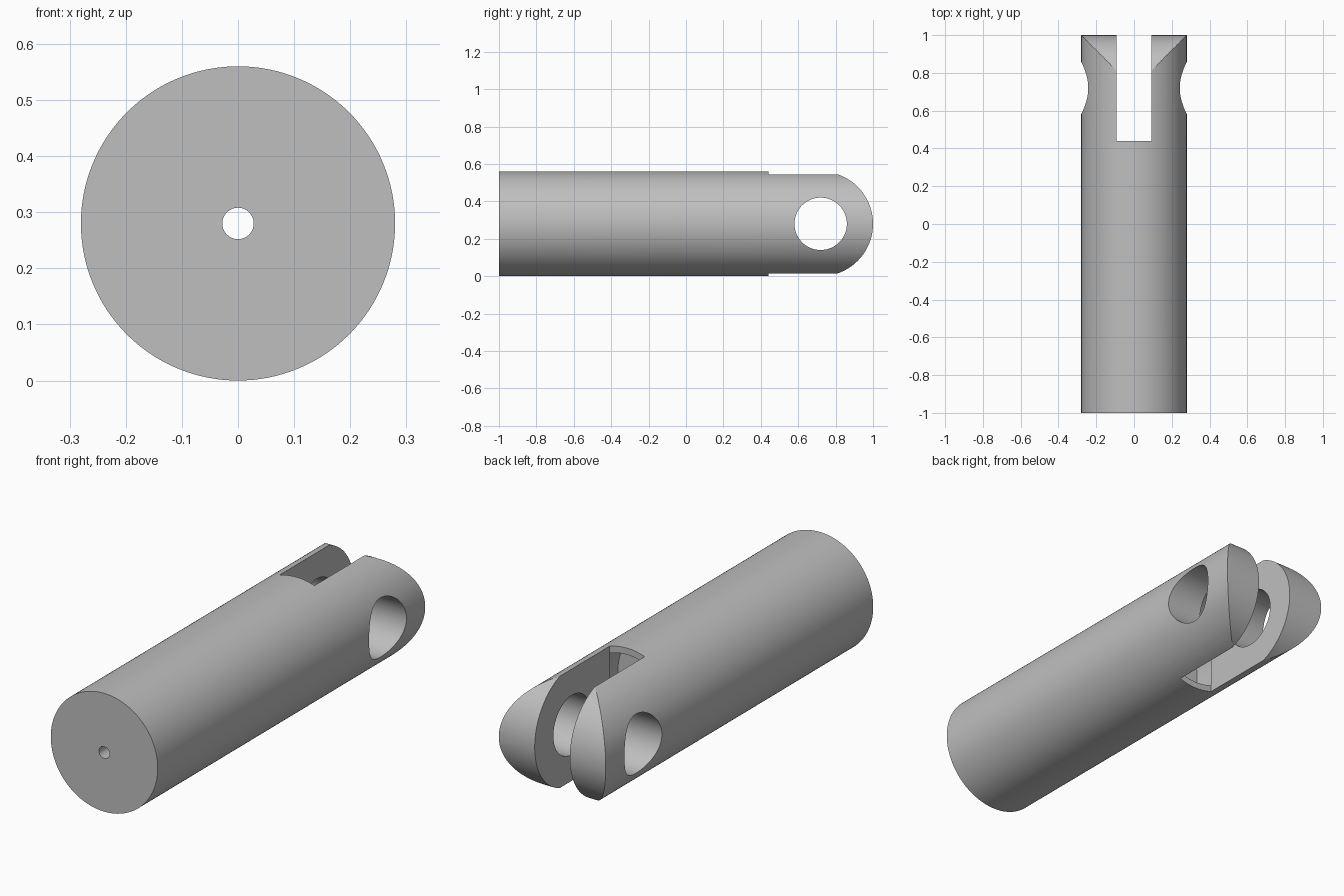
import bpy, math

if "Cube" in bpy.data.objects:
    bpy.data.objects.remove(bpy.data.objects["Cube"], do_unlink=True)

R = 0.28          # rod radius, also the height of its axis
EYE_Y = 0.72      # cross hole centre
SLOT_Y = 0.44     # slot floor
SLOT_HALF = 0.092

steel = bpy.data.materials.new("plain grey")
steel.use_nodes = True
grey = (0.52, 0.52, 0.52, 1)
steel.diffuse_color = grey
steel.node_tree.nodes["Principled BSDF"].inputs["Base Color"].default_value = grey


def cylinder_y(name, radius, y0, y1, sides=128):
    bpy.ops.mesh.primitive_cylinder_add(vertices=sides, radius=radius, depth=y1 - y0,
                                        location=(0, (y0 + y1) / 2, R),
                                        rotation=(math.pi / 2, 0, 0))
    bpy.context.object.name = name
    return bpy.context.object


def cylinder_x(name, radius, sides=128):
    bpy.ops.mesh.primitive_cylinder_add(vertices=sides, radius=radius, depth=1,
                                        location=(0, EYE_Y, R),
                                        rotation=(0, math.pi / 2, 0))
    bpy.context.object.name = name
    return bpy.context.object


def prism_x(name, outline):
    """Extrude a (y, z) outline across x."""
    n = len(outline)
    verts = [(x, y, z) for x in (-0.5, 0.5) for y, z in outline]
    faces = [list(range(n))[::-1], list(range(n, 2 * n))]
    faces += [(i, (i + 1) % n, n + (i + 1) % n, n + i) for i in range(n)]
    mesh = bpy.data.meshes.new(name)
    mesh.from_pydata(verts, [], faces)
    obj = bpy.data.objects.new(name, mesh)
    bpy.context.collection.objects.link(obj)
    return obj


def carve(target, cutter, operation="DIFFERENCE"):
    mod = target.modifiers.new(cutter.name, "BOOLEAN")
    mod.operation, mod.solver, mod.object = operation, "EXACT", cutter
    cutter.hide_render = True
    bpy.ops.object.select_all(action="DESELECT")
    target.select_set(True)
    bpy.context.view_layer.objects.active = target
    bpy.ops.object.modifier_apply(modifier=mod.name)
    bpy.data.objects.remove(cutter, do_unlink=True)


# Rod body
rod = cylinder_y("forked_rod", R, -1, 1)

# Fork slot
bpy.ops.mesh.primitive_cube_add(size=1, location=(0, SLOT_Y + 0.5, R))
slot = bpy.context.object
slot.name = "slot_cutter"
slot.scale = (2 * SLOT_HALF, 1, 1)
carve(rod, slot)

# Pocket below the slot floor, and the small axial hole in the front end
carve(rod, cylinder_y("pocket_cutter", 0.249, 0.153, SLOT_Y + 0.0005))
carve(rod, cylinder_y("axial_hole_cutter", 0.028, -1.1, 0.3, 48))

# Cross hole through both prongs
carve(rod, cylinder_x("cross_hole_cutter", 0.14))

# Rounded prong tips
steps = 64
arc = [(EYE_Y + R * math.cos(a), R + R * math.sin(a))
       for a in (math.pi * (i / steps - 0.5) for i in range(steps + 1))]
keep = [(-1.2, R + 0.4), (-1.2, R - 0.4), (EYE_Y, R - 0.4)] + arc + [(EYE_Y, R + 0.4)]
carve(rod, prism_x("tip_shape", keep), "INTERSECT")

# Finish
rod.data.materials.clear()
rod.data.materials.append(steel)
bpy.ops.object.select_all(action="DESELECT")
rod.select_set(True)
bpy.context.view_layer.objects.active = rod
bpy.ops.object.shade_smooth_by_angle(angle=math.radians(25))
